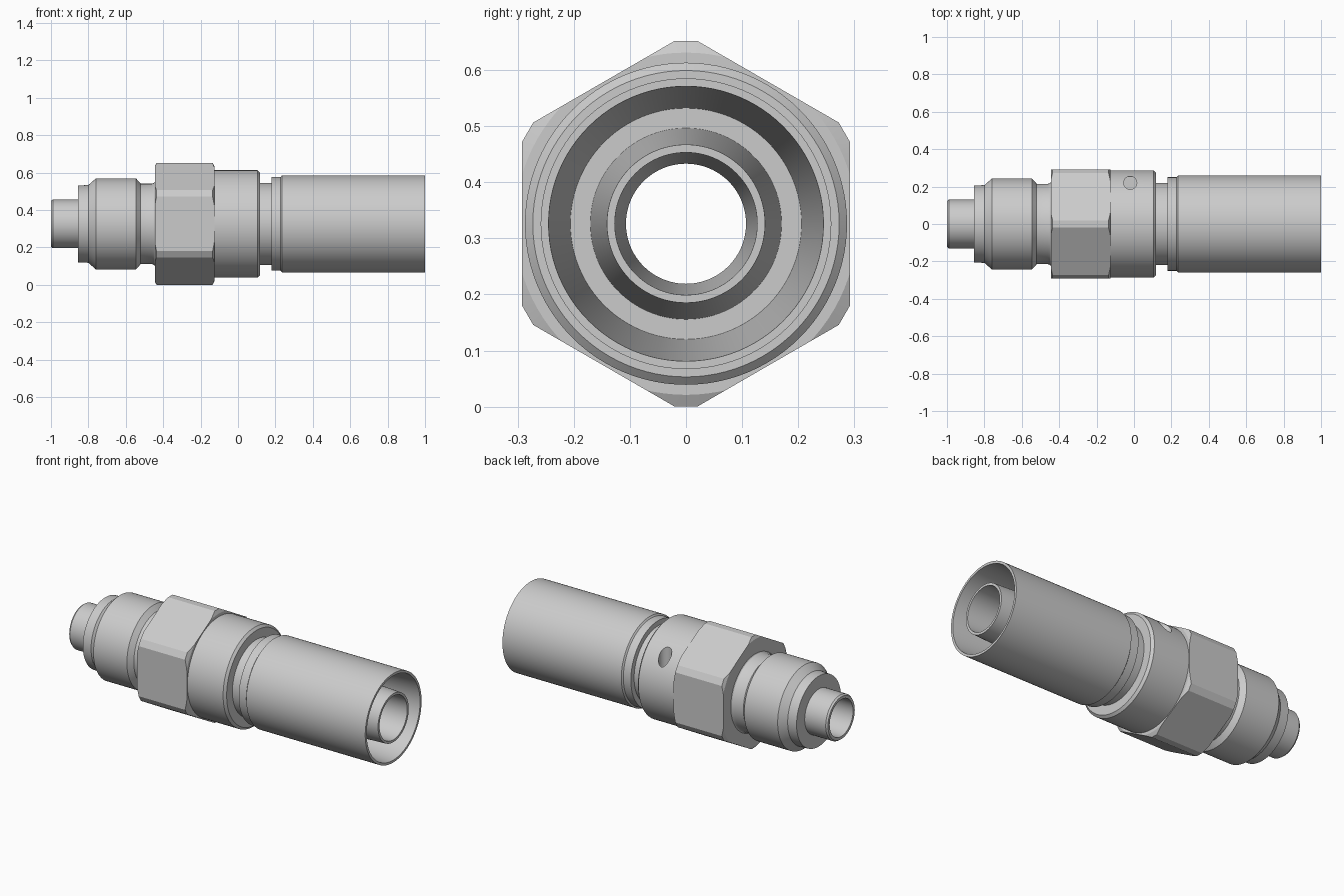
import bpy, bmesh, math
from mathutils import Matrix, Vector

if "Cube" in bpy.data.objects:
    bpy.data.objects.remove(bpy.data.objects["Cube"])

ZC = 0.326   # height of the long axis
SEG = 96


def finish(bm, name):
    bmesh.ops.recalc_face_normals(bm, faces=bm.faces[:])
    me = bpy.data.meshes.new(name)
    bm.to_mesh(me)
    bm.free()
    ob = bpy.data.objects.new(name, me)
    bpy.context.collection.objects.link(ob)
    return ob


def lathe(name, profile):
    """Closed (x, radius) profile turned around the long axis."""
    bm = bmesh.new()
    rings = []
    for i in range(SEG):
        a = 2 * math.pi * i / SEG
        rings.append([bm.verts.new((x, r * math.sin(a), ZC + r * math.cos(a)))
                      for x, r in profile])
    n = len(profile)
    for i in range(SEG):
        p, q = rings[i], rings[(i + 1) % SEG]
        for j in range(n):
            k = (j + 1) % n
            bm.faces.new((p[j], p[k], q[k], q[j]))
    return finish(bm, name)


def boolean(ob, other, operation):
    m = ob.modifiers.new("bool", 'BOOLEAN')
    m.operation = operation
    m.solver = 'EXACT'
    m.object = other
    bpy.context.view_layer.objects.active = ob
    bpy.ops.object.modifier_apply(modifier=m.name)
    bpy.data.objects.remove(other)


def smooth(ob):
    bpy.ops.object.select_all(action='DESELECT')
    ob.select_set(True)
    bpy.context.view_layer.objects.active = ob
    bpy.ops.object.shade_smooth_by_angle(angle=math.radians(20))


# Hex: prism with clipped corners, end edges turned down by a cone
bm = bmesh.new()
pts = []
for k in range(6):
    for side in (-1, 1):
        a = k * math.pi / 3 + side * math.atan2(0.02, 0.326)
        pts.append((0.3266 * math.sin(a), ZC + 0.3266 * math.cos(a)))
base = bm.faces.new([bm.verts.new((-0.445, y, z)) for y, z in pts])
ext = bmesh.ops.extrude_face_region(bm, geom=[base])
bmesh.ops.translate(bm, vec=(0.32, 0, 0),
                    verts=[v for v in ext["geom"] if isinstance(v, bmesh.types.BMVert)])
hex_grip = finish(bm, "hex_grip")
chamfer = lathe("hex_chamfer", [(-0.45, 0.16), (-0.45, 0.30), (-0.43, 0.335),
                                (-0.14, 0.335), (-0.12, 0.295), (-0.12, 0.16)])
boolean(hex_grip, chamfer, 'INTERSECT')

# Body: nose tube, sealing shoulder, neck, collar, hose stem and bore
body = lathe("fitting_body", [
    (-1, 0.107), (-1, 0.123), (-0.99, 0.13), (-0.855, 0.13), (-0.855, 0.205),
    (-0.80, 0.208), (-0.76, 0.243), (-0.545, 0.243), (-0.52, 0.215),
    (-0.46, 0.215), (-0.449, 0.219), (-0.44, 0.23), (-0.20, 0.23), (-0.20, 0.287),
    (0.105, 0.287), (0.118, 0.273), (0.118, 0.22), (0.19, 0.22), (0.19, 0.175),
    (1, 0.141), (1, 0.127), (0.30, 0.107)])
boolean(body, hex_grip, 'UNION')

# Blind vertical hole in the collar
bm = bmesh.new()
bmesh.ops.create_cone(bm, cap_ends=True, segments=32, radius1=0.035, radius2=0.035,
                      depth=0.3, matrix=Matrix.Translation(Vector((-0.02, 0.22, ZC + 0.25))))
boolean(body, finish(bm, "collar_drill"), 'DIFFERENCE')
smooth(body)

# Ferrule: crimp sleeve with a deep tapered pocket
ferrule = lathe("ferrule", [
    (0.18, 0.20), (0.18, 0.25), (0.228, 0.25), (0.235, 0.259), (1, 0.259),
    (1, 0.245), (0.30, 0.206), (0.30, 0.168), (0.20, 0.168), (0.20, 0.20)])
smooth(ferrule)
